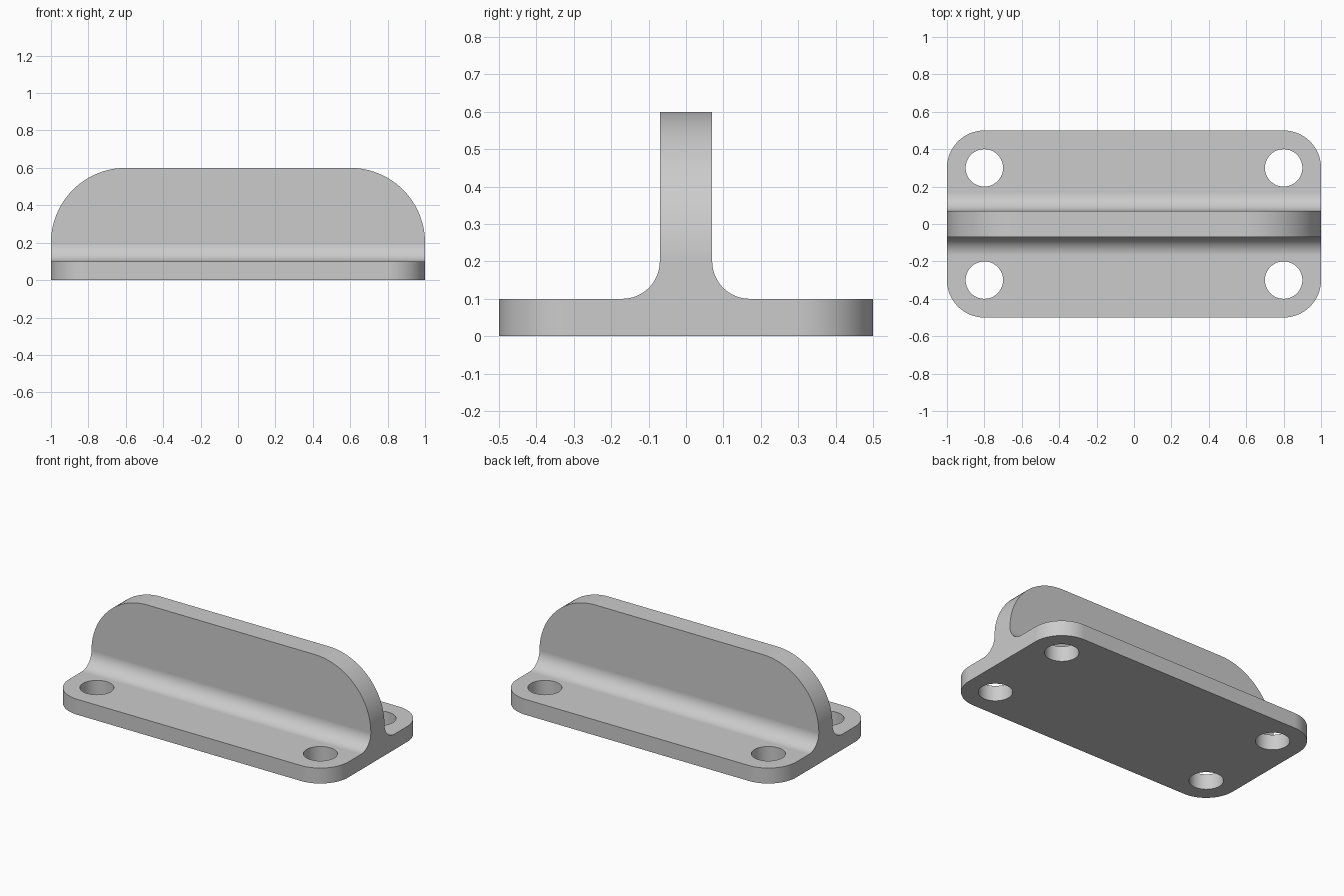
import bpy
import bmesh
from math import radians

default = bpy.data.objects.get("Cube")
if default:
    bpy.data.objects.remove(default, do_unlink=True)

LENGTH, DEPTH, HEIGHT = 2.0, 1.0, 0.6
PLATE, FIN = 0.1, 0.07          # plate thickness, half thickness of the fin
FILLET, CORNER, SHOULDER = 0.1, 0.2, 0.4

grey = bpy.data.materials.new("plain grey")
grey.use_nodes = True
colour = (0.6, 0.6, 0.6, 1)
grey.diffuse_color = colour
grey.node_tree.nodes["Principled BSDF"].inputs["Base Color"].default_value = colour


def add_object(name, bm):
    mesh = bpy.data.meshes.new(name)
    bm.to_mesh(mesh)
    bm.free()
    obj = bpy.data.objects.new(name, mesh)
    mesh.materials.append(grey)
    bpy.context.collection.objects.link(obj)
    return obj


def round_edges(bm, radius, segments, rule):
    """Round every edge whose two ends satisfy the rule."""
    edges = [e for e in bm.edges if rule(e.verts[0].co, e.verts[1].co)]
    bmesh.ops.bevel(bm, geom=edges, offset=radius, offset_type='OFFSET',
                    segments=segments, profile=0.5, affect='EDGES',
                    clamp_overlap=False)
    bmesh.ops.remove_doubles(bm, verts=bm.verts, dist=1e-4)


# T-shaped section swept along x
half = [(DEPTH / 2, 0), (DEPTH / 2, PLATE), (FIN, PLATE), (FIN, HEIGHT)]
section = half + [(-y, z) for y, z in reversed(half)]
bm = bmesh.new()
face = bm.faces.new([bm.verts.new((-LENGTH / 2, y, z)) for y, z in section])
swept = bmesh.ops.extrude_face_region(bm, geom=[face], use_keep_orig=True)
ends = [g for g in swept["geom"] if isinstance(g, bmesh.types.BMVert)]
bmesh.ops.translate(bm, verts=ends, vec=(LENGTH, 0, 0))
bmesh.ops.recalc_face_normals(bm, faces=bm.faces)

# Fillets at the fin root, rounded plate corners, rounded fin shoulders
round_edges(bm, FILLET, 12, lambda a, b: abs(a.x - b.x) > 1
            and all(abs(abs(v.y) - FIN) < 1e-4 and abs(v.z - PLATE) < 1e-4 for v in (a, b)))
round_edges(bm, CORNER, 16, lambda a, b: abs(a.z - b.z) > PLATE / 2
            and all(abs(v.y) > DEPTH / 2 - 1e-4 for v in (a, b)))
round_edges(bm, SHOULDER, 24, lambda a, b: abs(a.y - b.y) > FIN
            and all(v.z > HEIGHT - 1e-4 for v in (a, b)))
bmesh.ops.recalc_face_normals(bm, faces=bm.faces)
bracket = add_object("bracket", bm)

# Four screw holes
bm = bmesh.new()
for x in (-0.8, 0.8):
    for y in (-0.3, 0.3):
        hole = bmesh.ops.create_cone(bm, cap_ends=True, segments=64,
                                     radius1=0.1, radius2=0.1, depth=0.4)
        bmesh.ops.translate(bm, verts=hole["verts"], vec=(x, y, PLATE / 2))
cutter = add_object("hole_cutter", bm)
cut = bracket.modifiers.new("holes", 'BOOLEAN')
cut.operation = 'DIFFERENCE'
cut.solver = 'EXACT'
cut.object = cutter

bpy.ops.object.select_all(action='DESELECT')
bracket.select_set(True)
bpy.context.view_layer.objects.active = bracket
bpy.ops.object.modifier_apply(modifier=cut.name)
bpy.data.objects.remove(cutter, do_unlink=True)

# Smooth curves, flat planes
bpy.ops.object.shade_smooth_by_angle(angle=radians(30))
weighted = bracket.modifiers.new("flat_planes", 'WEIGHTED_NORMAL')
weighted.keep_sharp = True
weighted.weight = 100
